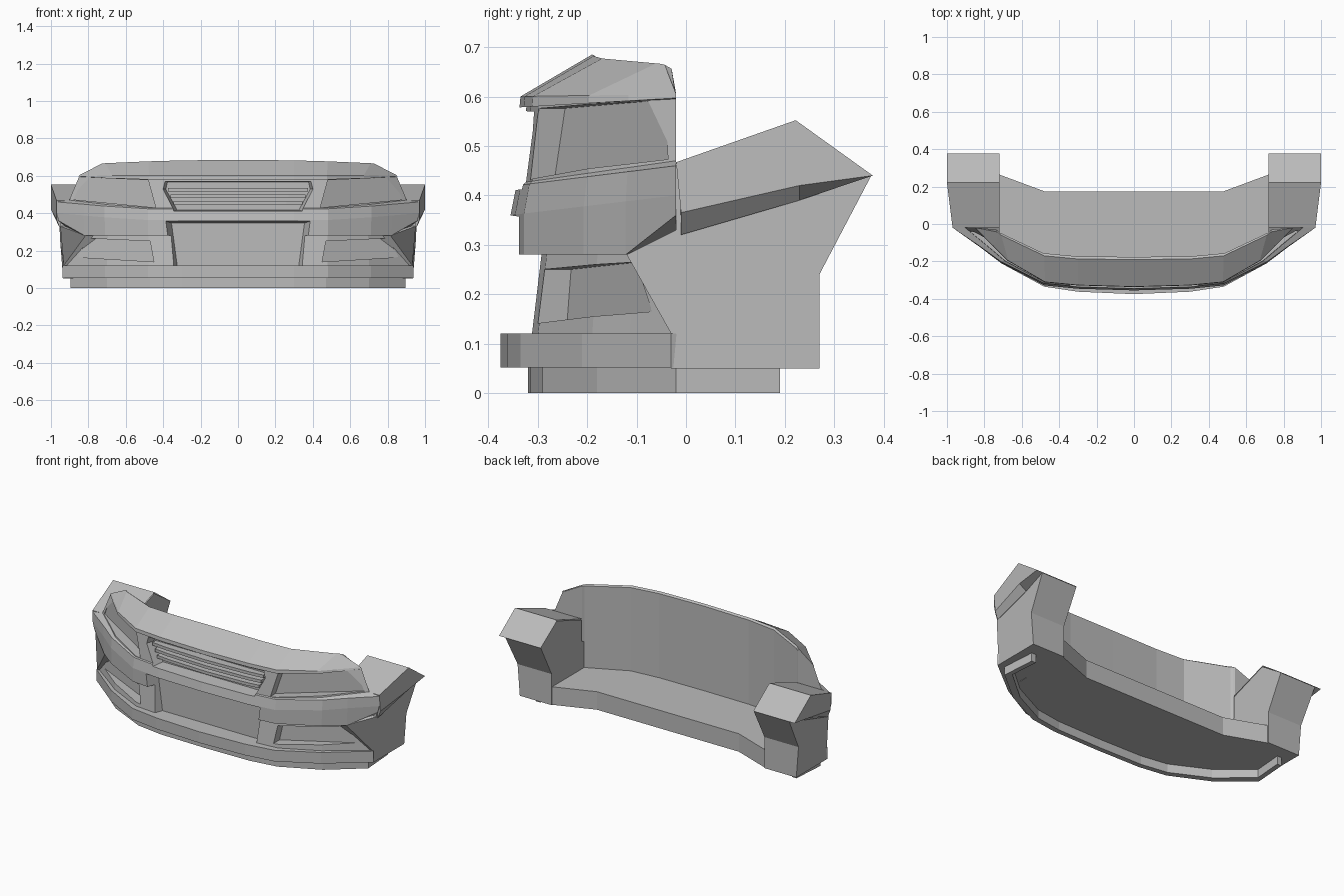
import bpy, bmesh

if "Cube" in bpy.data.objects:
    bpy.data.objects.remove(bpy.data.objects["Cube"])

grey = bpy.data.materials.new("primer_grey")
grey.use_nodes = True
grey.diffuse_color = (0.5, 0.5, 0.5, 1)
grey.node_tree.nodes["Principled BSDF"].inputs["Base Color"].default_value = (0.5, 0.5, 0.5, 1)


def skin(name, loops):
    """Join equal loops of points into a solid, capping the ends."""
    bm = bmesh.new()
    rings = [[bm.verts.new(p) for p in loop] for loop in loops]
    n = len(rings[0])
    for a, b in zip(rings, rings[1:]):
        for i in range(n):
            j = (i + 1) % n
            bm.faces.new((a[i], a[j], b[j], b[i]))
    for ring in (rings[0], rings[-1]):
        bm.faces.new(ring)
    bmesh.ops.recalc_face_normals(bm, faces=bm.faces[:])
    mesh = bpy.data.meshes.new(name)
    bm.to_mesh(mesh)
    bm.free()
    mesh.materials.append(grey)
    obj = bpy.data.objects.new(name, mesh)
    bpy.context.collection.objects.link(obj)
    return obj


def mirrored(half):
    """Full outline from a half outline that starts on the centre line."""
    return [(-p[0], *p[1:]) for p in half[:0:-1]] + list(half)


def slab(name, outline, z0, z1):
    return skin(name, [[(x, y, z) for x, y in outline] for z in (z0, z1)])


# Plan of the bumper face, from the centre to the side
PLAN = [(0, -.355), (.3, -.346), (.48, -.328), (.71, -.207), (.82, -.122), (.96, -.02)]


def row(z_mid, z_end, dy, k=1.0, bend=0.0):
    """One horizontal line of the bumper face, rising to the side after the bend."""
    span = PLAN[-1][1] - PLAN[0][1]
    half = []
    for x, y in PLAN:
        t = (y - PLAN[0][1]) / span
        rise = max(0, (t - bend) / (1 - bend))
        half.append((x * (1 + (k - 1) * t), y + dy * (1 - t), z_mid + (z_end - z_mid) * rise))
    return mirrored(half)


ridge = [(0, -.19, .685), (.3, -.187, .682), (.48, -.17, .677),
         (.71, -.06, .667), (.72, -.05, .666), (.73, -.043, .664)]
back = [(x * 1.01, y + .014, z - .008) for x, y, z in ridge]
foot = [(x, y, .12) for x, y, z in back]

# Bumper body: lower face, band, lamp faces, bonnet edge and rear wall
rows = [row(.11, .11, .03, .97), row(.28, .32, .05, .95, .7), row(.28, .36, 0, 1, .7),
        row(.36, .40, 0, 1.01), row(.42, .46, .012, 1.01), row(.425, .47, .018, .94),
        row(.58, .595, .032, .885), row(.578, .597, .018, .888), row(.6, .605, .02, .88),
        mirrored(ridge), mirrored(back), mirrored(foot)]
body = skin("bumper_body", list(zip(*rows)))


def cut(name, outline, y0, slope=0.0, shrink=1.0):
    """Recess with a flat back at y0 + slope * |x|; the back can be smaller."""
    cx = sum(p[0] for p in outline) / len(outline)
    cz = sum(p[1] for p in outline) / len(outline)
    front = [(x, -.36 if shrink < 1 else -.6, z) for x, z in outline]
    rear = [(cx + (x - cx) * shrink, y0 + slope * abs(x), cz + (z - cz) * shrink) for x, z in outline]
    cutter = skin(name, [front, rear])
    cutter.hide_render = True
    cutter.hide_viewport = True
    mod = body.modifiers.new(name, 'BOOLEAN')
    mod.operation = 'DIFFERENCE'
    mod.solver = 'EXACT'
    mod.object = cutter


# Central openings
cut("lower_opening_cutter", [(-.36, .1), (.36, .1), (.395, .36), (-.395, .36)], -.265, shrink=.9)
cut("grille_cutter", [(-.35, .41), (.35, .41), (.415, .53), (.405, .572), (-.405, .572), (-.415, .53)],
    -.26, shrink=.93)

# Side intakes and lamp recesses
for side, s in (("left", 1), ("right", -1)):
    cut(side + "_intake_cutter",
        [(s * x, z) for x, z in ((.45, .14), (.86, .165), (.8, .265), (.47, .25))], -.43, .42)
    cut(side + "_lamp_cutter",
        [(s * x, z) for x, z in ((.44, .43), (.88, .473), (.825, .592), (.48, .576))], -.504, .54)

# Grille bars
for i in range(3):
    z = .455 + i * .035
    w = .345 + i * .015
    bar = [(0, -.31), (w * .75, -.3), (w, -.29), (w, -.25)]
    slab(f"grille_bar_{i + 1}", mirrored(bar), z - .009, z + .009)

# Splitter lip, floor tray and thin lower skirt
lip = [(0, -.375), (.3, -.362), (.48, -.335), (.71, -.21), (.937, -.03), (.9, .05)]
slab("splitter_lip", mirrored(lip), .052, .12)
tray = [(0, -.24), (.48, -.2), (.73, -.09), (.73, .268), (.48, .175)]
slab("floor_tray", mirrored(tray), .05, .16)
skirt = [(0, -.32), (.3, -.315), (.47, -.29), (.7, -.18), (.895, -.02), (.88, .19)]
inner = [(x * .966, y + .03 * (i < 5)) for i, (x, y) in enumerate(skirt)]
slab("lower_skirt", mirrored(skirt) + mirrored(inner)[::-1], 0, .055)

# Fender ends: a core block and an overhanging flare on each side
core = [(.935, -.03, .05), (.935, .27, .05), (.95, .27, .24), (.96, .375, .44), (.955, .22, .545),
        (.95, -.02, .46), (.95, -.02, .33), (.815, -.12, .28), (.932, -.03, .12)]
flare = [(1, .378, .44), (1, .222, .552), (.97, -.02, .467), (.97, -.01, .365), (1, .23, .42)]
drop = [0, 0, 0, .045, .03]
for side, s in (("left", 1), ("right", -1)):
    skin(side + "_fender_block", [[(s * .72, y, z) for x, y, z in core],
                                  [(s * x, y, z) for x, y, z in core]])
    skin(side + "_fender_flare", [[(s * (.72 if d == 0 else .953), y, z - d) for (x, y, z), d in zip(flare, drop)],
                                  [(s * x, y, z) for x, y, z in flare]])
